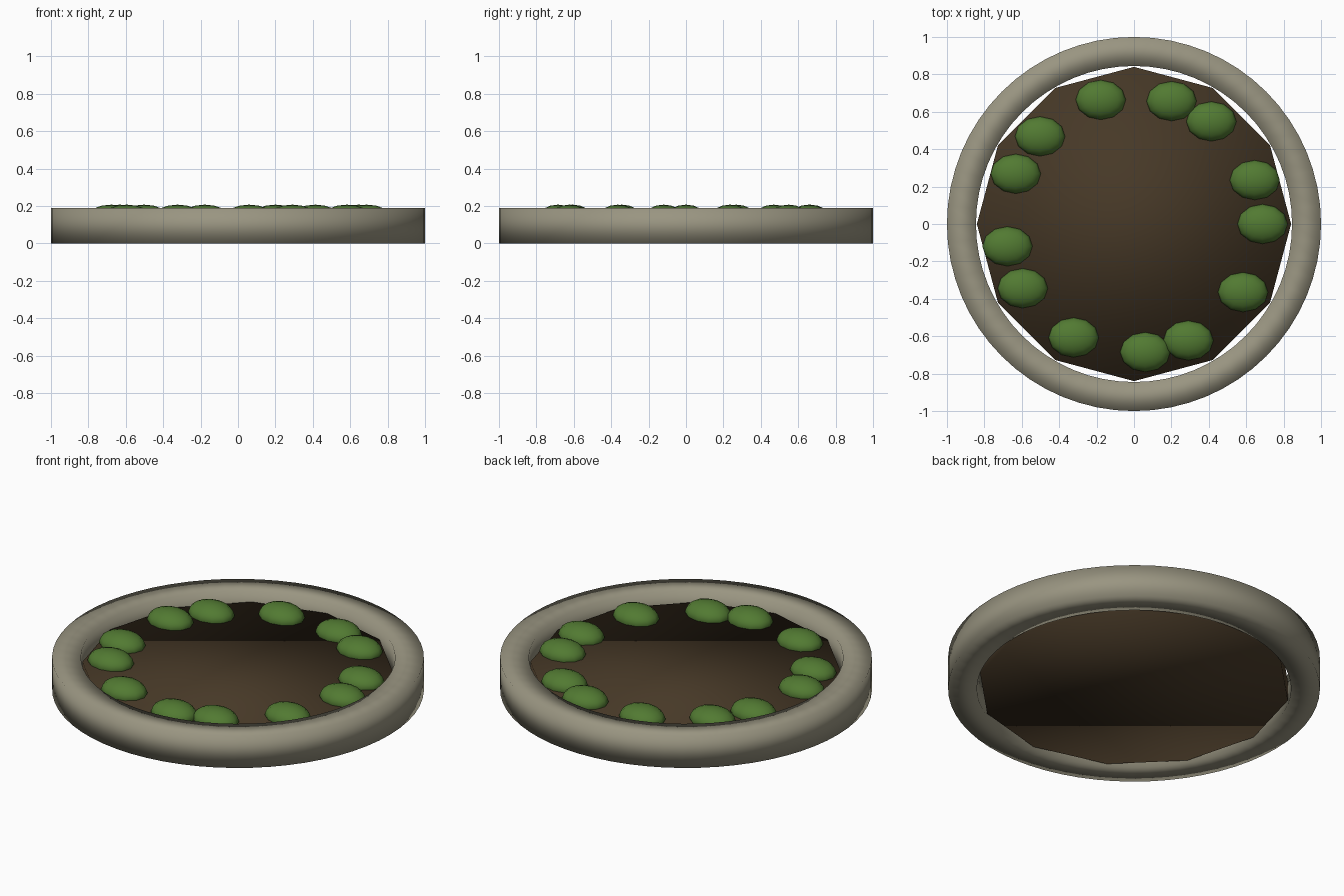
import bpy, bmesh, math
from mathutils import Matrix

cube = bpy.data.objects.get("Cube")
if cube:
    bpy.data.objects.remove(cube, do_unlink=True)


def material(name, rgb):
    m = bpy.data.materials.new(name)
    m.use_nodes = True
    m.diffuse_color = (*rgb, 1)
    m.node_tree.nodes["Principled BSDF"].inputs["Base Color"].default_value = (*rgb, 1)
    return m


def finish(name, bm, mat):
    """Turn a bmesh into a fully smooth-shaded object."""
    bmesh.ops.recalc_face_normals(bm, faces=bm.faces)
    for f in bm.faces:
        f.smooth = True
    mesh = bpy.data.meshes.new(name)
    bm.to_mesh(mesh)
    bm.free()
    mesh.materials.append(mat)
    ob = bpy.data.objects.new(name, mesh)
    bpy.context.collection.objects.link(ob)
    return ob


stone = material("pale stone", (0.32, 0.30, 0.22))
soil = material("dark soil", (0.062, 0.040, 0.020))
leaf = material("leaf green", (0.084, 0.195, 0.032))

# Stone rim: a rectangular section swept round the z axis
OUTER, INNER, HEIGHT, STEPS = 1.0, 0.845, 0.19, 64
bm = bmesh.new()
section = [(INNER, 0), (OUTER, 0), (OUTER, HEIGHT), (INNER, HEIGHT)]
verts = [bm.verts.new((r, 0, z)) for r, z in section]
edges = [bm.edges.new((verts[i], verts[(i + 1) % 4])) for i in range(4)]
bmesh.ops.spin(bm, geom=verts + edges, cent=(0, 0, 0), axis=(0, 0, 1),
               angle=math.tau, steps=STEPS, use_merge=True)
bmesh.ops.remove_doubles(bm, verts=bm.verts, dist=0.0001)
finish("stone_rim", bm, stone)

# Soil bed: twelve-sided disc
BED_LOW, BED_TOP = 0.01, 0.13
bm = bmesh.new()
bmesh.ops.create_cone(bm, cap_ends=True, segments=12, radius1=0.84, radius2=0.84,
                      depth=BED_TOP - BED_LOW,
                      matrix=Matrix.Translation((0, 0, (BED_LOW + BED_TOP) / 2)))
finish("soil_bed", bm, soil)

# Shrubs: squashed balls scattered round the edge of the bed
angles = [0, 20, 53, 73, 105, 137, 157, 190, 210, 242, 275, 295, 328]
for i, deg in enumerate(angles):
    a = math.radians(deg)
    bm = bmesh.new()
    bmesh.ops.create_uvsphere(bm, u_segments=12, v_segments=8, radius=1)
    ob = finish(f"shrub_{i + 1}", bm, leaf)
    ob.scale = (0.134, 0.106, 0.07)
    ob.location = (0.687 * math.cos(a), 0.687 * math.sin(a), 0.137)
